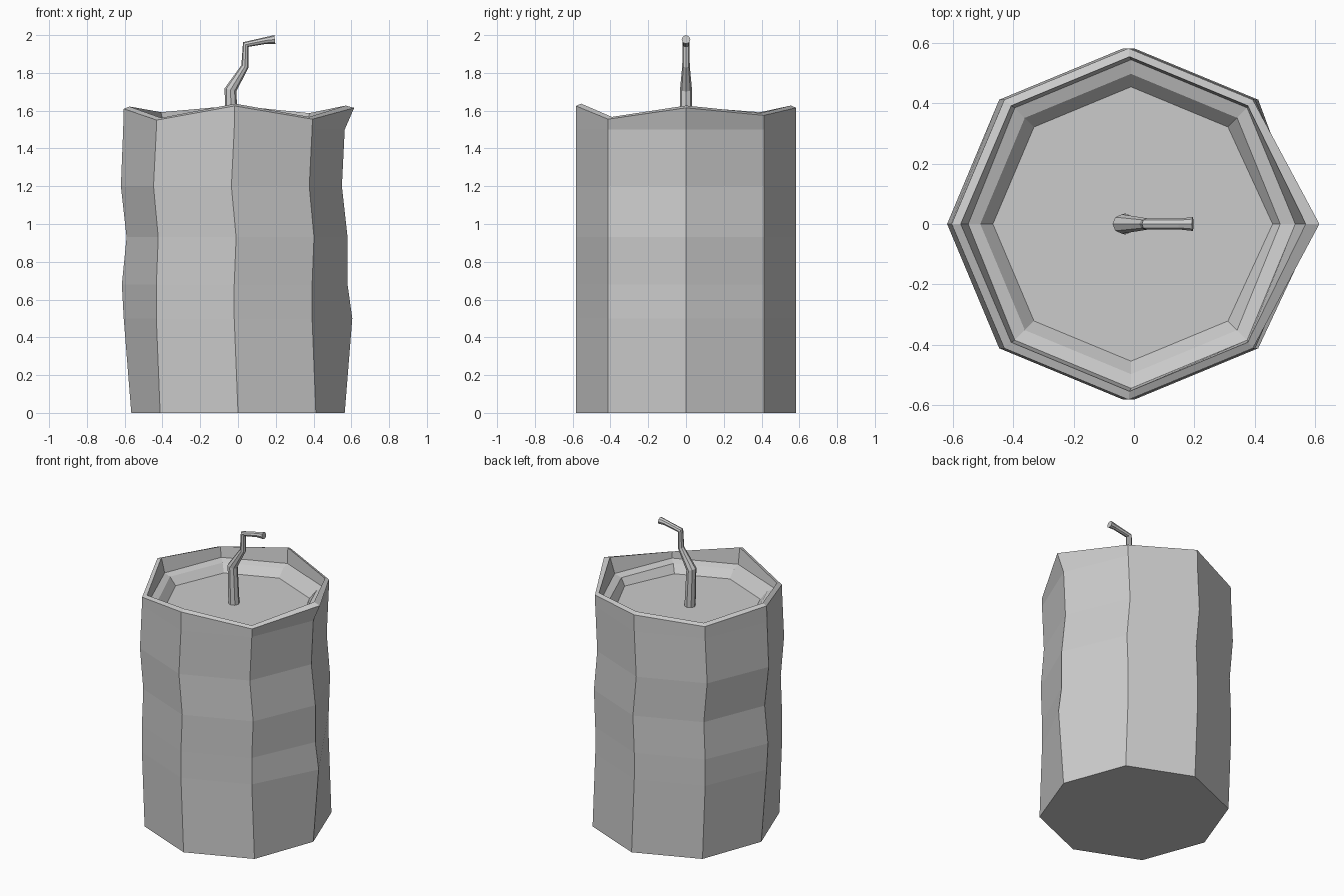
import bpy, bmesh, math
from mathutils import Vector

if "Cube" in bpy.data.objects:
    bpy.data.objects.remove(bpy.data.objects["Cube"])

N = 8


def skin(name, rings):
    """Bridge a list of closed rings and cap both ends."""
    bm = bmesh.new()
    loops = [[bm.verts.new(p) for p in r] for r in rings]
    for a, b in zip(loops, loops[1:]):
        for i in range(len(a)):
            j = (i + 1) % len(a)
            bm.faces.new((a[i], a[j], b[j], b[i]))
    bm.faces.new(list(reversed(loops[0])))
    bm.faces.new(loops[-1])
    bmesh.ops.recalc_face_normals(bm, faces=bm.faces)
    me = bpy.data.meshes.new(name)
    bm.to_mesh(me)
    bm.free()
    ob = bpy.data.objects.new(name, me)
    bpy.context.collection.objects.link(ob)
    return ob


def octagon(zs, left, right, shift, ry):
    """Octagon with own left / right corners, shifted middle corners."""
    pts = []
    for k in range(N):
        a = k * math.tau / N
        x = right if k == 0 else left if k == 4 else ry * math.cos(a) + shift
        z = zs[k] if isinstance(zs, list) else zs
        pts.append(Vector((x, ry * math.sin(a), z)))
    return pts


# wax body: outer wall, wavy rim, then the hollow with a ledge and floor
rim = [1.615, 1.575, 1.615, 1.58, 1.61, 1.55, 1.625, 1.555]
body = [octagon(*r) for r in (
    (0.0, -0.565, 0.565, 0.0, 0.583),
    (0.5, -0.605, 0.605, -0.02, 0.583),
    (0.68, -0.615, 0.58, -0.02, 0.583),
    (0.93, -0.59, 0.58, -0.01, 0.583),
    (1.2, -0.62, 0.55, -0.035, 0.583),
    (1.5, -0.608, 0.565, -0.02, 0.583),
    (rim, -0.605, 0.615, -0.018, 0.583),
    ([z + 0.012 for z in rim], -0.575, 0.57, -0.015, 0.555),
    (1.525, -0.55, 0.535, -0.01, 0.545),
    (1.51, -0.51, 0.485, -0.01, 0.498),
    (1.46, -0.468, 0.46, -0.01, 0.455),
)]
skin("candle_body", body)

# bent wick: x, z, radius along the path
path = [(-0.03, 1.45, 0.035), (-0.04, 1.71, 0.032), (0.037, 1.835, 0.02),
        (0.041, 1.95, 0.019), (0.15, 1.972, 0.018), (0.195, 1.977, 0.023)]
rings = []
for i, (x, z, r) in enumerate(path):
    x0, z0, _ = path[max(i - 1, 0)]
    x1, z1, _ = path[min(i + 1, len(path) - 1)]
    t = Vector((x - x0, z - z0)).normalized() + Vector((x1 - x, z1 - z)).normalized()
    t.normalize()
    side = Vector((t.y, 0, -t.x))
    rings.append([Vector((x, 0, z)) + side * r * math.cos(k * math.tau / N)
                  + Vector((0, r * math.sin(k * math.tau / N), 0)) for k in range(N)])
skin("wick", rings)
